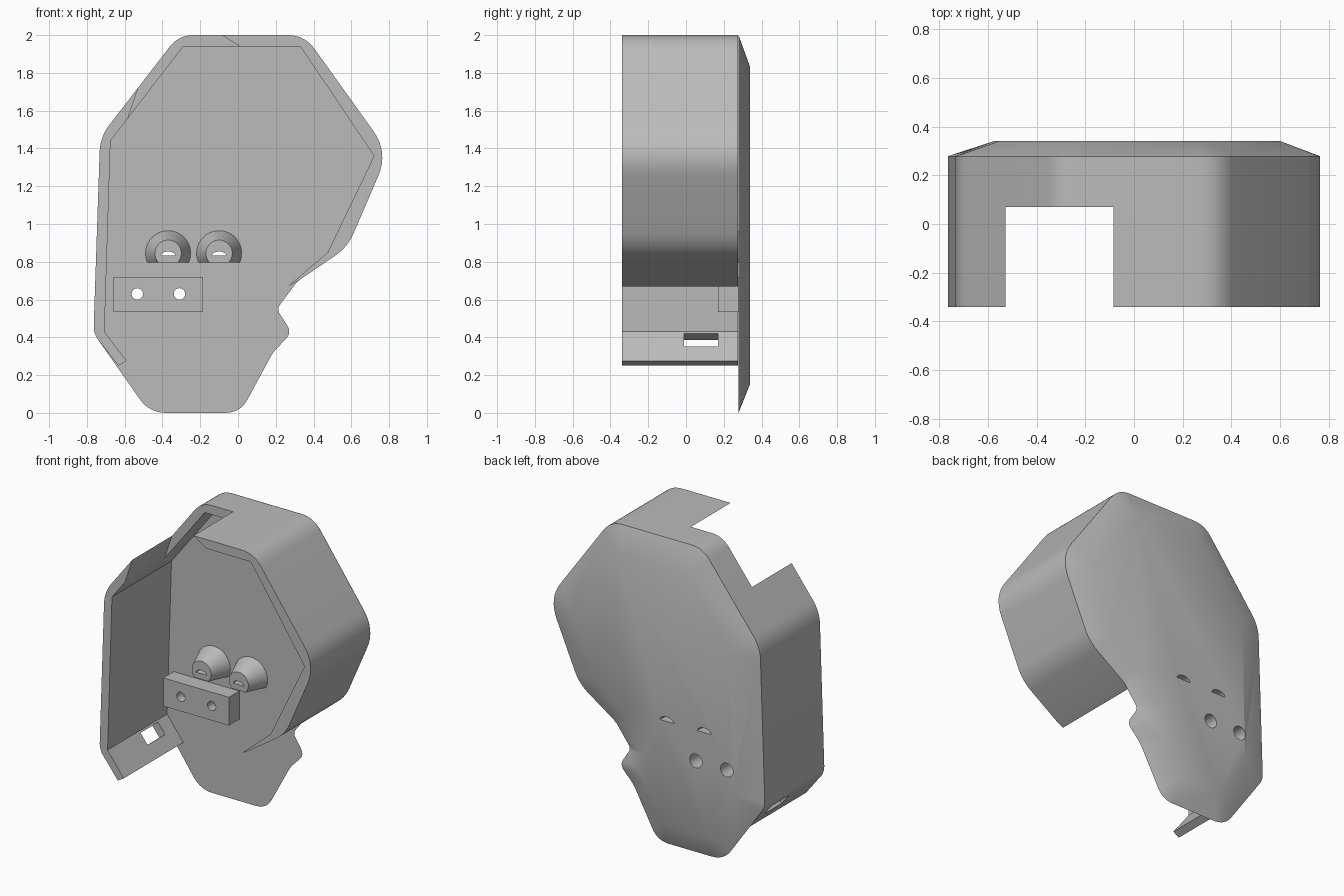
import bpy, bmesh, math
from mathutils import Vector, Matrix

cube = bpy.data.objects.get("Cube")
if cube:
    bpy.data.objects.remove(cube, do_unlink=True)

grey = bpy.data.materials.new("light_grey")
grey.use_nodes = True
grey.diffuse_color = (0.5, 0.5, 0.5, 1)
grey.node_tree.nodes["Principled BSDF"].inputs["Base Color"].default_value = (0.5, 0.5, 0.5, 1)


def make(name, bm):
    bmesh.ops.recalc_face_normals(bm, faces=bm.faces)
    mesh = bpy.data.meshes.new(name)
    bm.to_mesh(mesh)
    bm.free()
    mesh.materials.append(grey)
    ob = bpy.data.objects.new(name, mesh)
    bpy.context.collection.objects.link(ob)
    return ob


def rounded(corner, before, after, d, steps=8):
    """Points of a corner rounded over tangent length d."""
    c, a, b = Vector(corner), Vector(before), Vector(after)
    if d == 0:
        return [c]
    p, q = c + (a - c).normalized() * d, c + (b - c).normalized() * d
    return [p * (1 - t) ** 2 + c * 2 * t * (1 - t) + q * t * t
            for t in (i / steps for i in range(steps + 1))]


def prism(name, pts, y0, y1):
    bm = bmesh.new()
    face = bm.faces.new([bm.verts.new((x, y0, z)) for x, z in pts])
    top = bmesh.ops.extrude_face_region(bm, geom=[face])["geom"]
    bmesh.ops.translate(bm, vec=(0, y1 - y0, 0),
                        verts=[v for v in top if isinstance(v, bmesh.types.BMVert)])
    return make(name, bm)


def box(name, x0, x1, y0, y1, z0, z1):
    return prism(name, [(x0, z0), (x1, z0), (x1, z1), (x0, z1)], y0, y1)


def cone(name, x, z, y0, y1, r0, r1, floor=None):
    """Cone along y, optionally cut flat at a floor height."""
    bm = bmesh.new()
    rot = Matrix.Rotation(-math.pi / 2, 4, 'X')
    bmesh.ops.create_cone(bm, cap_ends=True, segments=40, radius1=r0, radius2=r1,
                          depth=y1 - y0,
                          matrix=Matrix.Translation((x, (y0 + y1) / 2, z)) @ rot)
    if floor is not None:
        cut = bmesh.ops.bisect_plane(bm, geom=bm.verts[:] + bm.edges[:] + bm.faces[:],
                                     plane_co=(0, 0, floor), plane_no=(0, 0, -1),
                                     clear_outer=True)["geom_cut"]
        bmesh.ops.contextual_create(bm, geom=[g for g in cut if isinstance(g, bmesh.types.BMEdge)])
    return make(name, bm)


def carve(ob, cutter):
    mod = ob.modifiers.new("cut", 'BOOLEAN')
    mod.operation, mod.solver, mod.object = 'DIFFERENCE', 'EXACT', cutter
    bpy.context.view_layer.objects.active = ob
    bpy.ops.object.modifier_apply(modifier=mod.name)


# Corner, rounding length and matching back corner, clockwise from lower left
corners = [
    ((-0.765, 0.422), 0.04, (-0.575, 0.48)),
    ((-0.73, 1.461), 0.08, (-0.555, 1.41)),
    ((-0.314, 2.0), 0.08, (-0.23, 1.83)),
    ((0.353, 2.0), 0.09, (0.26, 1.83)),
    ((0.797, 1.38), 0.14, (0.60, 1.37)),
    ((0.58, 0.877), 0.08, (0.43, 0.97)),
    ((0.315, 0.697), 0.03, (0.20, 0.80)),
    ((0.205, 0.55), 0.03, (0.07, 0.57)),
    ((0.285, 0.425), 0.045, (0.11, 0.46)),
    ((0.185, 0.32), 0.03, (0.04, 0.38)),
    ((0.012, 0.0), 0.08, (-0.09, 0.155)),
    ((-0.469, 0.0), 0.09, (-0.37, 0.155)),
]
n = len(corners)
arcs = [rounded(c, corners[i - 1][0], corners[(i + 1) % n][0], d)
        for i, (c, d, _) in enumerate(corners)]

# Back plate with a wide bevel towards the back
bm = bmesh.new()
front = [[bm.verts.new((x, 0.278, z)) for x, z in arc] for arc in arcs]
back = [bm.verts.new((c[2][0], 0.34, c[2][1])) for c in corners]
bm.faces.new([v for arc in front for v in arc])
bm.faces.new(back)
for i in range(n):
    j = (i + 1) % n
    for a, b in zip(front[i], front[i][1:]):
        bm.faces.new((a, b, back[i]))
    bm.faces.new((front[i][-1], front[j][0], back[j], back[i]))
plate = make("back_plate", bm)

# Side wall: rounded outside, sharp inside
outer = [Vector((-0.633, 0.25))] + [p for arc in arcs[:6] for p in arc] + [Vector((0.32, 0.70))]
inner = [(0.265, 0.67), (0.475, 0.85), (0.72, 1.36), (0.33, 1.94), (-0.29, 1.94),
         (-0.675, 1.44), (-0.707, 0.43), (-0.59, 0.275)]
wall = prism("side_wall", outer + inner, -0.34, 0.276)

cutters = []
# Flared opening in the upper wall
opening = prism("opening_cutter", [(-0.525, 2.2), (-0.085, 2.2), (-0.085, 2.0), (0.01, 1.94),
                (0.01, 1.85), (-0.45, 1.5), (-0.60, 1.51), (-0.525, 1.73)], -0.5, 0.07)
carve(wall, opening)
# Latch slot through the lower tab
along, out = Vector((0.61, -0.79)), Vector((-0.79, -0.61))
mid = Vector((-0.70, 0.365))
slot = prism("latch_cutter", [mid + along * a * 0.042 + out * b * 0.12
             for a, b in ((-1, -1), (1, -1), (1, 1), (-1, 1))], -0.01, 0.17)
carve(wall, slot)
cutters += [opening, slot]

# Mounting block with two stepped screw holes
block = box("mounting_block", -0.66, -0.185, 0.17, 0.279, 0.535, 0.72)
for x in (-0.533, -0.31):
    hole = cone("screw_cutter", x, 0.63, 0.1, 0.4, 0.03, 0.03)
    bore = cone("bore_cutter", x, 0.63, 0.23, 0.4, 0.045, 0.045)
    for ob in (block, plate):
        carve(ob, hole)
        carve(ob, bore)
    cutters += [hole, bore]

# Hooded cones with a slit through each
hoods = []
for side, x in (("right", -0.37), ("left", -0.10)):
    hood = cone(side + "_hood", x, 0.845, 0.15, 0.279, 0.07, 0.12, 0.795)
    slit = cone("slit_cutter", x, 0.83, 0.1, 0.4, 0.036, 0.055, 0.832)
    for v in slit.data.vertices:
        v.co.z = 0.832 + (v.co.z - 0.832) * 0.6
    carve(hood, slit)
    carve(plate, slit)
    cutters.append(slit)
    hoods.append(hood)

for c in cutters:
    bpy.data.objects.remove(c, do_unlink=True)

# Smooth curves, sharp edges
for ob in [plate, wall, block] + hoods:
    bpy.ops.object.select_all(action='DESELECT')
    ob.select_set(True)
    bpy.context.view_layer.objects.active = ob
    bpy.ops.object.shade_smooth_by_angle(angle=math.radians(30))
